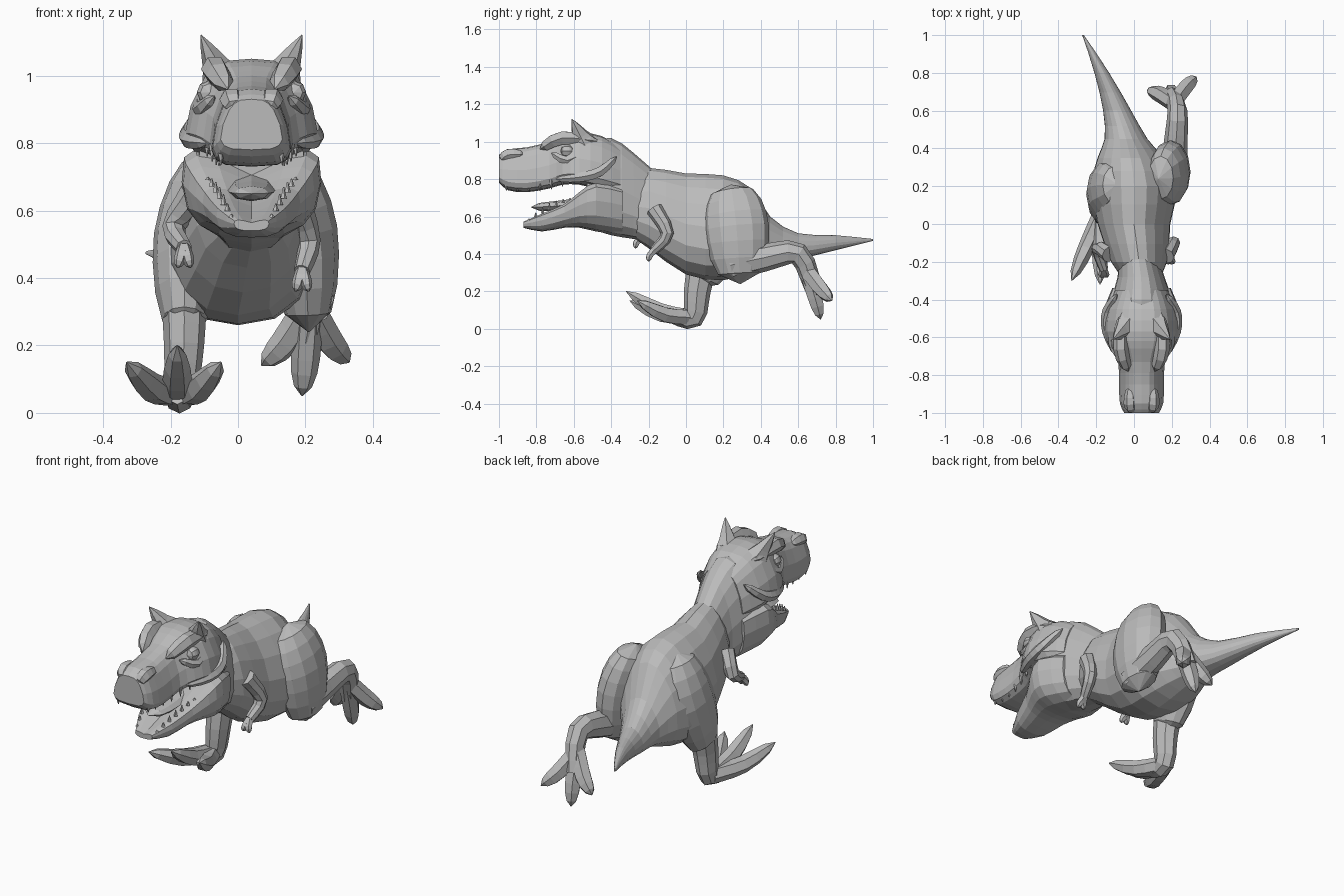
import bpy
import bmesh
import math
from mathutils import Vector

default_cube = bpy.data.objects.get("Cube")
if default_cube:
    bpy.data.objects.remove(default_cube)

grey = (0.5, 0.5, 0.5, 1)
hide = bpy.data.materials.new("grey hide")
hide.use_nodes = True
hide.diffuse_color = grey
hide.node_tree.nodes["Principled BSDF"].inputs["Base Color"].default_value = grey

HEAD_X = 0.04


# Thickness rules along a limb, from start (0) to end (1)
def spindle(t):
    return 2 * math.sqrt(max(t * (1 - t), 0))


def shank(t):
    return 1 - 0.45 * t


def digit(t):
    return 1 - t ** 5


def spike(t):
    return 1 - t


def spine_x(y):
    """Sideways position of the body's middle: the head sits left, the tail swings right."""
    if y > 0.2:
        return -0.27 * ((y - 0.2) / 0.8) ** 1.6
    return HEAD_X * min(max(-y / 0.3, 0), 1)


def smooth_path(points, steps):
    """Catmull-Rom interpolation through rows of numbers."""
    result = []
    last = len(points) - 1
    for i in range(last):
        before, start = points[max(i - 1, 0)], points[i]
        end, after = points[i + 1], points[min(i + 2, last)]
        for step in range(steps):
            t = step / steps
            result.append([
                b + t / 2 * (c - a + t * (2 * a - 5 * b + 4 * c - d + t * (3 * b - a - 3 * c + d)))
                for a, b, c, d in zip(before, start, end, after)])
    return result + [list(points[-1])]


def skin(name, shells):
    """Bridge each list of rings into a closed shell; all shells share one object."""
    bm = bmesh.new()
    for rings in shells:
        loops = [[bm.verts.new(point) for point in ring] for ring in rings]
        count = len(loops[0])
        for near, far in zip(loops, loops[1:]):
            for i in range(count):
                j = (i + 1) % count
                bm.faces.new((near[i], near[j], far[j], far[i]))
        bm.faces.new(reversed(loops[0]))
        bm.faces.new(loops[-1])
    bmesh.ops.recalc_face_normals(bm, faces=bm.faces)
    mesh = bpy.data.meshes.new(name)
    bm.to_mesh(mesh)
    bm.free()
    mesh.materials.append(hide)
    bpy.context.collection.objects.link(bpy.data.objects.new(name, mesh))


def loft(name, stations, boxy, narrowing, hollow=0, sides=16):
    """Stations are y, half width, bottom, top. Sections narrow upward and may be troughs."""
    rings = []
    for y, width, low, top in smooth_path(stations, 2):
        ring = []
        for k in range(sides):
            angle = math.tau * k / sides
            across, up = math.sin(angle), math.cos(angle)
            across = math.copysign(abs(across) ** boxy, across)
            height = (1 + math.copysign(abs(up) ** boxy, up)) / 2
            if up > 0:
                height -= hollow * (1 - abs(across))
            across *= 1 - narrowing * height ** 1.5
            ring.append(Vector((spine_x(y) + across * width, y, low + height * (top - low))))
        rings.append(ring)
    skin(name, [rings])


def tube(points, size, shape=spindle, depth=1, sides=8, steps=3):
    """Sweep an ellipse along the points; its thickness follows the shape rule."""
    path = [Vector(point) for point in smooth_path(points, steps)]
    last = len(path) - 1
    rings = []
    for i, centre in enumerate(path):
        along = (path[min(i + 1, last)] - path[max(i - 1, 0)]).normalized()
        side = (Vector((1, 0, 0)) - along * along.x).normalized()
        other = along.cross(side) * depth
        radius = max(size * shape(i / last), 0.002)
        angles = [math.tau * k / sides for k in range(sides)]
        rings.append([centre + (side * math.cos(a) + other * math.sin(a)) * radius for a in angles])
    return rings


def pair(points, size, **options):
    """The same head detail on both sides; x is measured from the head's middle."""
    return [tube([(HEAD_X + sign * x, y, z) for x, y, z in points], size, **options)
            for sign in (1, -1)]


def toe(base, tip, size, sag):
    """A tapering toe whose middle sags from the straight line."""
    base, tip = Vector(base), Vector(tip)
    middle = (base + tip) / 2 + Vector(sag)
    return tube([base, middle, tip], size, shape=digit, sides=6)


# Torso and tail
loft("torso_and_tail", [
    (-.3, .1, .5, .8), (-.2, .17, .43, .86), (0, .22, .29, .83), (.2, .26, .26, .82),
    (.35, .2, .3, .75), (.45, .13, .34, .6), (.6, .085, .37, .51), (.8, .045, .42, .5),
    (1, .005, .47, .48)], boxy=0.9, narrowing=0.4)

# Neck and throat
loft("neck", [(-.1, .1, .45, .78), (-.28, .14, .48, .94), (-.4, .18, .5, 1.02), (-.53, .18, .54, 1)],
     boxy=0.8, narrowing=0.4)

# Upper head and lower jaw
loft("skull", [
    (-.35, .15, .72, .97), (-.45, .2, .74, 1.03), (-.57, .215, .77, 1.05), (-.66, .18, .77, 1.03),
    (-.73, .135, .75, 1), (-.85, .13, .73, .97), (-.95, .125, .74, .96), (-1, .1, .78, .93)],
     boxy=0.55, narrowing=0.45)
loft("lower_jaw", [
    (-.34, .15, .5, .82), (-.48, .2, .52, .85), (-.57, .18, .54, .78), (-.65, .14, .54, .7),
    (-.77, .1, .52, .64), (-.87, .05, .54, .58)], boxy=0.75, narrowing=-0.1, hollow=0.4)
skin("tongue", [tube([(HEAD_X, -.45, .7), (HEAD_X, -.65, .66), (HEAD_X, -.83, .65)], .07, depth=.4)])

# Brows, horns, eyes, nostrils and cheek ridges
skin("brows", pair([(.07, -.78, .96), (.11, -.66, 1.02), (.1, -.46, 1)], .04, sides=6))
skin("horns", pair([(.09, -.55, 1), (.15, -.61, 1.12)], .06, shape=spike, depth=1.2, sides=6))
skin("eyes", pair([(.125, -.67, .95), (.13, -.6, .95)], .035, steps=6))
skin("lower_eyelids", pair([(.11, -.72, .94), (.15, -.63, .9), (.14, -.53, .96)], .025, sides=6))
skin("nostrils", pair([(.05, -.99, .9), (.06, -.95, .93), (.06, -.86, .93)], .035, sides=6))
skin("cheek_ridges", pair([(.13, -.7, .8), (.18, -.57, .81), (.18, -.46, .84), (.13, -.37, .92)],
                          .03, sides=6))

# Teeth along both jaws, longest in the middle of each row
teeth = []
for i in range(7):
    back = i / 6
    length = 0.01 + 0.025 * math.sin(math.pi * back)
    y, x, z = -0.96 + 0.36 * back, 0.09 + 0.06 * back ** 2, 0.75 + 0.04 * back
    teeth += pair([(x, y, z + 0.02), (x, y, z - length)], 0.012, shape=spike, sides=5, steps=1)
    y, x, z = -0.84 + 0.22 * back, 0.06 + 0.07 * back, 0.58 + 0.11 * back
    teeth += pair([(x, y, z), (x, y, z + length)], 0.01, shape=spike, sides=5, steps=1)
skin("teeth", teeth)

# Trailing left leg, kicked up behind
skin("left_thigh", [tube([(.13, .24, .77), (.19, .27, .54), (.21, .29, .24)], .105,
                         depth=1.65, sides=12, steps=4)])
skin("left_shin", [tube([(.21, .24, .34), (.22, .42, .38), (.23, .6, .4), (.2, .68, .22)], .075,
                        shape=shank, depth=1.15)])
ankle = (.21, .64, .32)
skin("left_toes", [toe(ankle, tip, .045, sag=(0, .01, -.02))
                   for tip in ((.19, .72, .05), (.33, .78, .15), (.07, .71, .14))])

# Planted right leg
skin("right_thigh", [tube([(-.09, .21, .77), (-.15, .18, .52), (-.16, .06, .22)], .1,
                          depth=1.5, sides=12, steps=4)])
skin("right_shin", [tube([(-.16, .09, .36), (-.16, .06, .2), (-.17, .04, .06), (-.18, -.06, .07)],
                         .07, shape=shank, depth=1.2)])
heel = (-.18, .04, .06)
skin("right_toes", [toe(heel, tip, .045, sag=(0, 0, -.03))
                    for tip in ((-.18, -.32, .2), (-.33, -.3, .15), (-.05, -.26, .15))])

# Small arms, each ending in two claws
for name, shoulder, elbow, wrist in (
        ("left_arm", (.17, -.17, .64), (.21, -.1, .51), (.19, -.17, .42)),
        ("right_arm", (-.13, -.16, .65), (-.19, -.13, .55), (-.16, -.24, .49))):
    claws = [toe(wrist, Vector(wrist) + Vector((spread, -.03, -.06)), .02, sag=(0, -.01, 0))
             for spread in (.02, -.02)]
    skin(name, [tube([shoulder, elbow, wrist], .045, shape=shank)] + claws)
